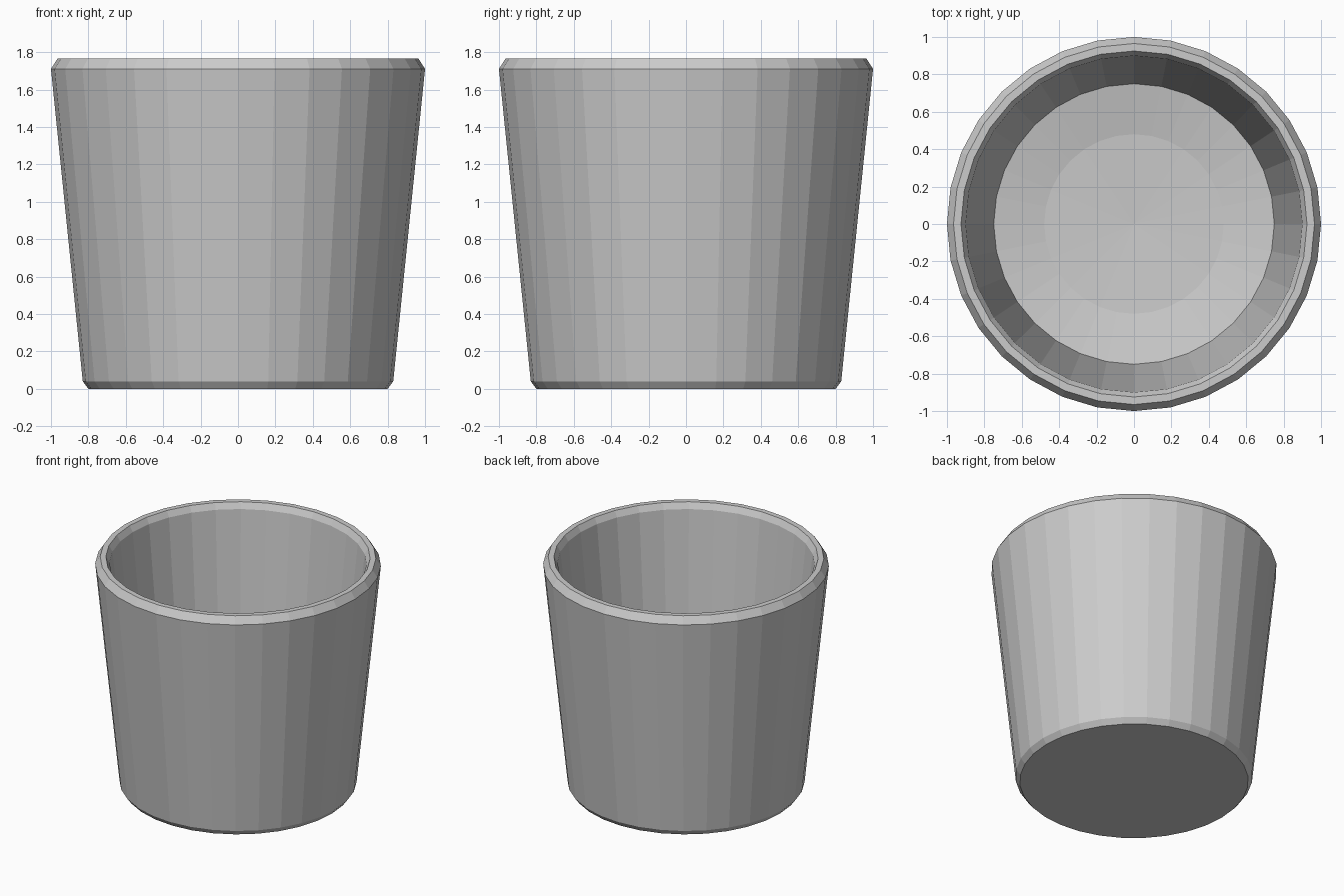
import bpy, bmesh
from math import radians, tau, sin, cos

if "Cube" in bpy.data.objects:
    bpy.data.objects.remove(bpy.data.objects["Cube"])

SIDES = 32

# Half cross-section (radius, height): base, outer wall, rim, inner wall, dished floor
profile = [(0.80, 0), (0.83, 0.04), (1.0, 1.71), (0.965, 1.765),
           (0.925, 1.765), (0.90, 1.72), (0.75, 0.24), (0.48, 0.19)]

bm = bmesh.new()
rings = [[bm.verts.new((r * cos(tau * i / SIDES), r * sin(tau * i / SIDES), z))
          for i in range(SIDES)] for r, z in profile]

# Skin between successive rings
for a, b in zip(rings, rings[1:]):
    for i in range(SIDES):
        j = (i + 1) % SIDES
        bm.faces.new((a[i], a[j], b[j], b[i]))

# Flat underside and shallow floor centre
bm.faces.new(rings[0][::-1])
centre = bm.verts.new((0, 0, 0.17))
for i in range(SIDES):
    bm.faces.new((rings[-1][i], rings[-1][(i + 1) % SIDES], centre))

bmesh.ops.recalc_face_normals(bm, faces=bm.faces)
mesh = bpy.data.meshes.new("tapered_pot")
bm.to_mesh(mesh)
bm.free()
bpy.context.collection.objects.link(bpy.data.objects.new("tapered_pot", mesh))
